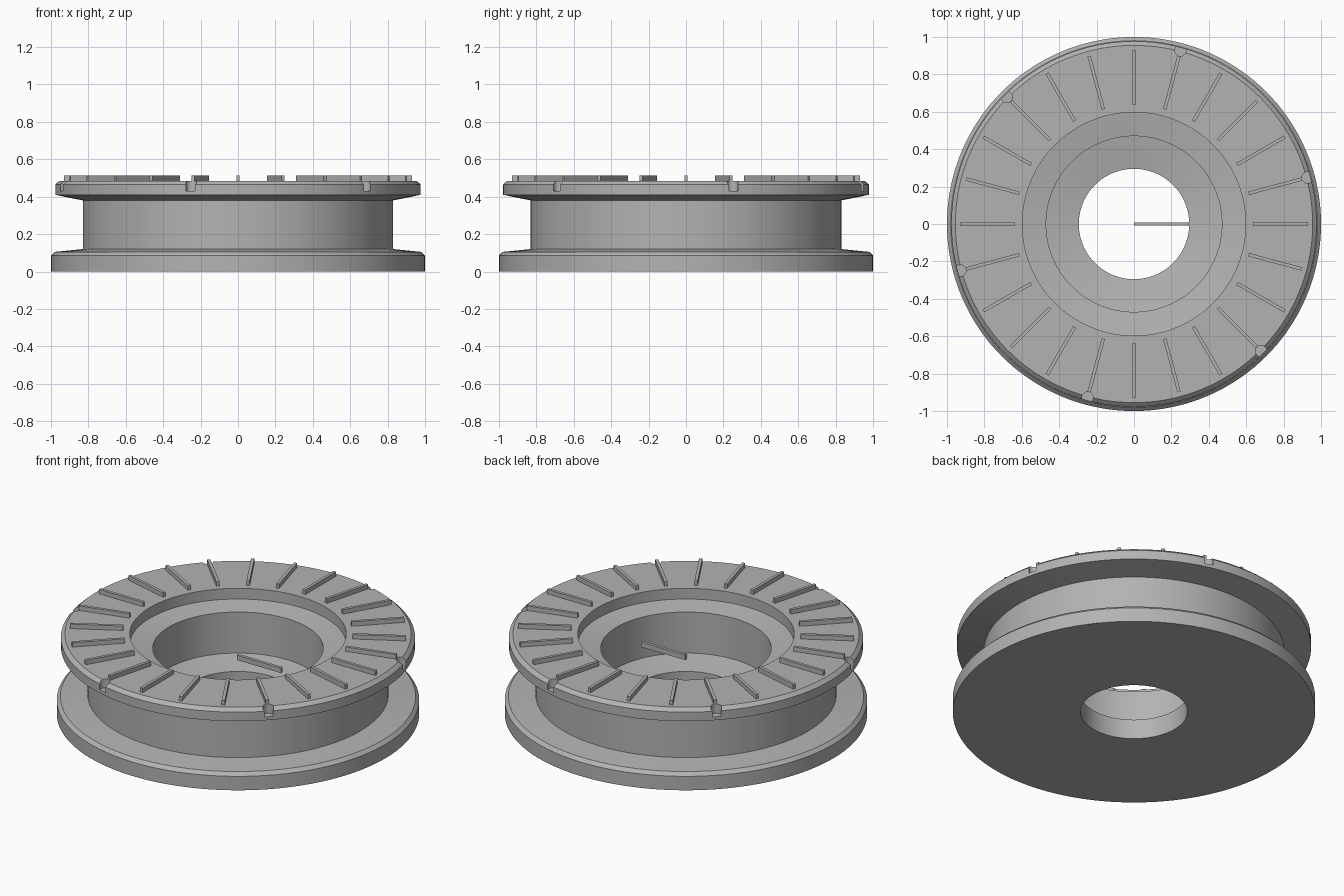
import bpy
import bmesh
from math import cos, sin, pi, radians
from mathutils import Matrix

cube = bpy.data.objects.get("Cube")
if cube:
    bpy.data.objects.remove(cube, do_unlink=True)

# Single grey material
grey = bpy.data.materials.new("plain grey")
grey.use_nodes = True
colour = (0.45, 0.45, 0.45, 1)
grey.diffuse_color = colour
grey.node_tree.nodes["Principled BSDF"].inputs["Base Color"].default_value = colour


def make_object(name, bm):
    bmesh.ops.recalc_face_normals(bm, faces=bm.faces)
    mesh = bpy.data.meshes.new(name)
    bm.to_mesh(mesh)
    bm.free()
    mesh.materials.append(grey)
    obj = bpy.data.objects.new(name, mesh)
    bpy.context.collection.objects.link(obj)
    return obj


def lathe(name, profile, sides):
    """Revolve a closed (radius, height) outline around z."""
    bm = bmesh.new()
    rings = []
    for r, z in profile:
        rings.append([bm.verts.new((r * cos(2 * pi * i / sides), r * sin(2 * pi * i / sides), z))
                      for i in range(sides)])
    for a, b in zip(rings, rings[1:] + rings[:1]):
        for i in range(sides):
            j = (i + 1) % sides
            bm.faces.new((a[i], a[j], b[j], b[i]))
    return make_object(name, bm)


def bar(name, inner, outer, bottom, top, width, angle):
    """Radial bar lying at the given angle."""
    bm = bmesh.new()
    place = (Matrix.Rotation(angle, 4, 'Z')
             @ Matrix.Translation(((inner + outer) / 2, 0, (bottom + top) / 2))
             @ Matrix.Diagonal((outer - inner, width, top - bottom, 1)))
    bmesh.ops.create_cube(bm, size=1, matrix=place)
    return make_object(name, bm)


# Spool body: lower flange, hub, upper flange, stepped bore
spool = lathe("spool_body", [
    (0.295, 0), (1, 0), (1, 0.085), (0.98, 0.105), (0.83, 0.12),
    (0.83, 0.38), (0.977, 0.41), (0.977, 0.465), (0.955, 0.485),
    (0.597, 0.485), (0.597, 0.42), (0.47, 0.40), (0.47, 0.15), (0.295, 0.12),
], 144)

# Six round notches in the upper rim
bm = bmesh.new()
for k in range(6):
    a = radians(15 + 60 * k)
    bmesh.ops.create_cone(bm, cap_ends=True, segments=24, radius1=0.03, radius2=0.03, depth=0.12,
                          matrix=Matrix.Translation((0.96 * cos(a), 0.96 * sin(a), 0.49)))
cutter = make_object("notch_cutter", bm)
cutter.hide_render = True
cutter.hide_viewport = True
cut = spool.modifiers.new("rim_notches", 'BOOLEAN')
cut.operation = 'DIFFERENCE'
cut.solver = 'EXACT'
cut.object = cutter

# Apply the cut, remove the helper, then shade
mesh = bpy.data.meshes.new_from_object(spool.evaluated_get(bpy.context.evaluated_depsgraph_get()))
spool.modifiers.clear()
spool.data = mesh
bpy.data.objects.remove(cutter, do_unlink=True)
bpy.ops.object.select_all(action='DESELECT')
spool.select_set(True)
bpy.context.view_layer.objects.active = spool
bpy.ops.object.shade_smooth_by_angle(angle=radians(25))

# Radial ribs on the upper face
for k in range(24):
    bar(f"rib_{k + 1}", 0.635, 0.93, 0.48, 0.512, 0.018, radians(15 * k))

# Loose bar inside the bore
bar("bore_bar", 0, 0.295, 0.33, 0.36, 0.018, 0)
